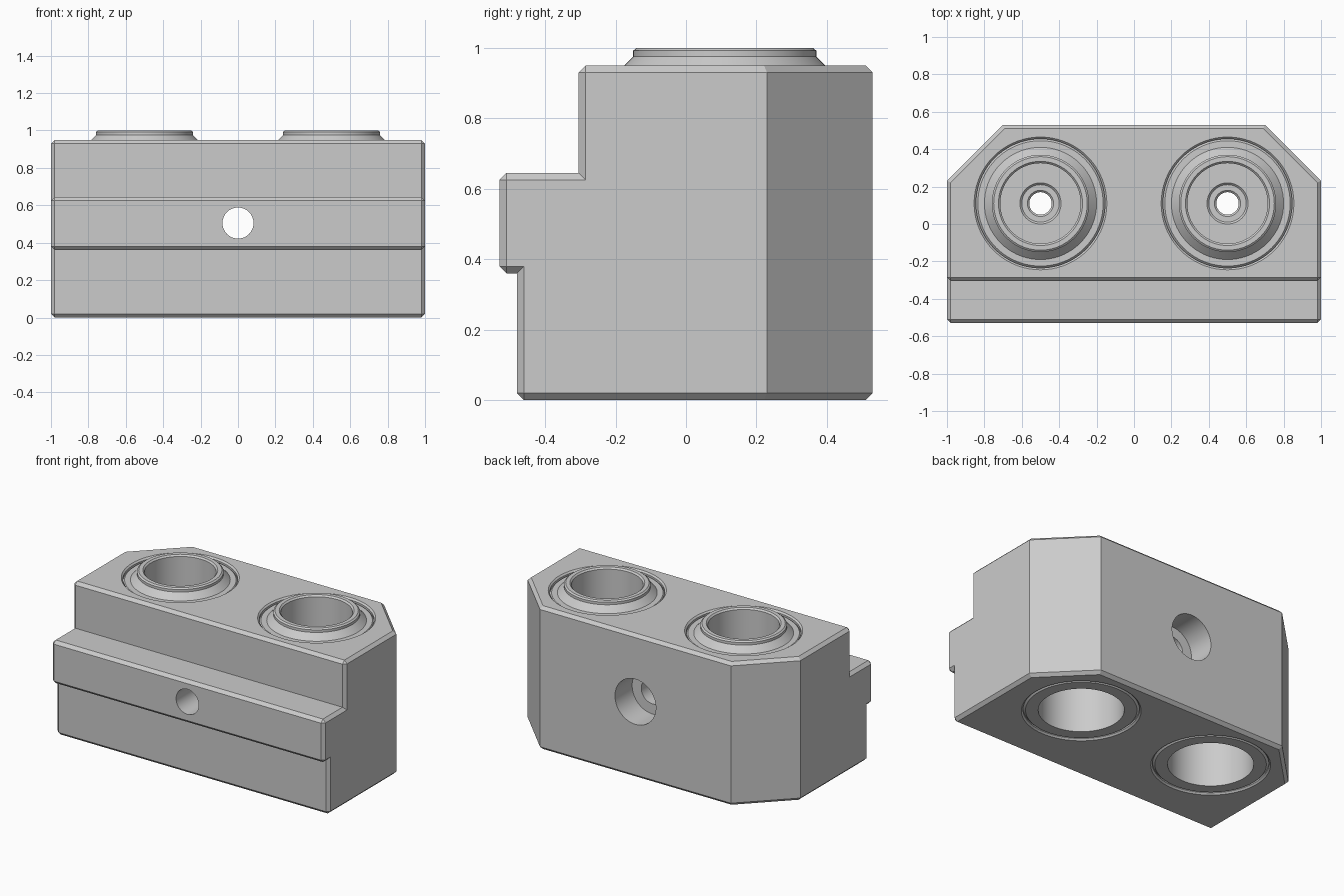
import bpy, bmesh, math
from mathutils import Vector, Matrix

cube = bpy.data.objects.get("Cube")
if cube:
    bpy.data.objects.remove(cube, do_unlink=True)

metal = bpy.data.materials.new("light grey metal")
metal.use_nodes = True
grey = (0.6, 0.6, 0.6, 1)
metal.diffuse_color = grey
metal.node_tree.nodes["Principled BSDF"].inputs["Base Color"].default_value = grey

BORE_X, BORE_Y = 0.5, 0.11
CROSS_Z = 0.505


def make_object(name, bm):
    bmesh.ops.recalc_face_normals(bm, faces=bm.faces)
    mesh = bpy.data.meshes.new(name)
    bm.to_mesh(mesh)
    bm.free()
    mesh.materials.append(metal)
    obj = bpy.data.objects.new(name, mesh)
    bpy.context.collection.objects.link(obj)
    return obj


def lathe(name, profile, matrix, closed=False):
    """Turn a (radius, height) profile about its axis, then place it."""
    bm = bmesh.new()
    verts = [bm.verts.new((r, 0, h)) for r, h in profile]
    pairs = list(zip(verts, verts[1:]))
    if closed:
        pairs.append((verts[-1], verts[0]))
    edges = [bm.edges.new(p) for p in pairs]
    bmesh.ops.spin(bm, geom=verts + edges, cent=(0, 0, 0), axis=(0, 0, 1),
                   angle=math.tau, steps=72)
    bmesh.ops.remove_doubles(bm, verts=bm.verts, dist=1e-5)
    bmesh.ops.transform(bm, matrix=matrix, verts=bm.verts)
    return make_object(name, bm)


def cut(target, cutter):
    mod = target.modifiers.new("cut", 'BOOLEAN')
    mod.operation = 'DIFFERENCE'
    mod.solver = 'EXACT'
    mod.object = cutter
    cutter.hide_render = True
    bpy.context.view_layer.objects.active = target
    bpy.ops.object.modifier_apply(modifier=mod.name)
    bpy.data.objects.remove(cutter, do_unlink=True)


def smooth(obj):
    bpy.ops.object.select_all(action='DESELECT')
    obj.select_set(True)
    bpy.context.view_layer.objects.active = obj
    bpy.ops.object.shade_smooth_by_angle(angle=math.radians(25))


# Body: stepped side profile (y, z) pushed across x
side = [(0.53, 0), (0.53, 0.95), (-0.305, 0.95), (-0.305, 0.645),
        (-0.53, 0.645), (-0.53, 0.36), (-0.48, 0.36), (-0.48, 0)]
bm = bmesh.new()
cap = bm.faces.new([bm.verts.new((-1, y, z)) for y, z in side])
grown = bmesh.ops.extrude_face_region(bm, geom=[cap])["geom"]
bmesh.ops.translate(bm, vec=(2, 0, 0),
                    verts=[g for g in grown if isinstance(g, bmesh.types.BMVert)])

# Diagonal cuts on both back corners
for s in (1, -1):
    bmesh.ops.bisect_plane(bm, geom=bm.verts[:] + bm.edges[:] + bm.faces[:],
                           plane_co=(s, 0.23, 0), plane_no=Vector((s, 1, 0)).normalized(),
                           clear_outer=True)
    bmesh.ops.holes_fill(bm, edges=[e for e in bm.edges if e.is_boundary], sides=0)
bmesh.ops.recalc_face_normals(bm, faces=bm.faces)


# Chamfer every outer edge except the upright ones at the back
def wants_chamfer(e):
    a, b = (v.co for v in e.verts)
    upright_back = abs(a.z - b.z) > 0.5 and a.y > 0.1
    return e.is_convex and not upright_back


bmesh.ops.bevel(bm, geom=[e for e in bm.edges if wants_chamfer(e)], offset=0.02,
                offset_type='OFFSET', segments=1, profile=0.5, affect='EDGES')
body = make_object("body", bm)

# Seats for the two bushings, countersunk at both ends
for s in (1, -1):
    cut(body, lathe("bore_cutter",
                    [(0, -0.01), (0.365, -0.01), (0.345, 0.01), (0.345, 0.94),
                     (0.365, 0.96), (0, 0.96)],
                    Matrix.Translation((s * BORE_X, BORE_Y, 0))))

# Cross hole from front to back with a wide counterbore at the back
along_y = Matrix.Translation((0, 0, CROSS_Z)) @ Matrix.Rotation(-math.pi / 2, 4, 'X')
cut(body, lathe("cross_hole_cutter",
                [(0, -0.7), (0.083, -0.7), (0.083, 0.35), (0.15, 0.35),
                 (0.15, 0.7), (0, 0.7)], along_y))
smooth(body)

# Bushings: raised collar, deep sockets above and below a drilled web
bushing = [(0.255, 0.005), (0.33, 0.005), (0.345, 0.02), (0.345, 0.925),
           (0.335, 0.935), (0.3, 0.935), (0.285, 0.95), (0.26, 0.975),
           (0.26, 0.992), (0.25, 1), (0.225, 1), (0.215, 0.99),
           (0.215, 0.6), (0.11, 0.6), (0.1, 0.59), (0.07, 0.59),
           (0.06, 0.58), (0.06, 0.4), (0.255, 0.4)]
for s, label in ((1, "left"), (-1, "right")):
    smooth(lathe(label + "_bushing", bushing,
                 Matrix.Translation((s * BORE_X, BORE_Y, 0)), closed=True))
